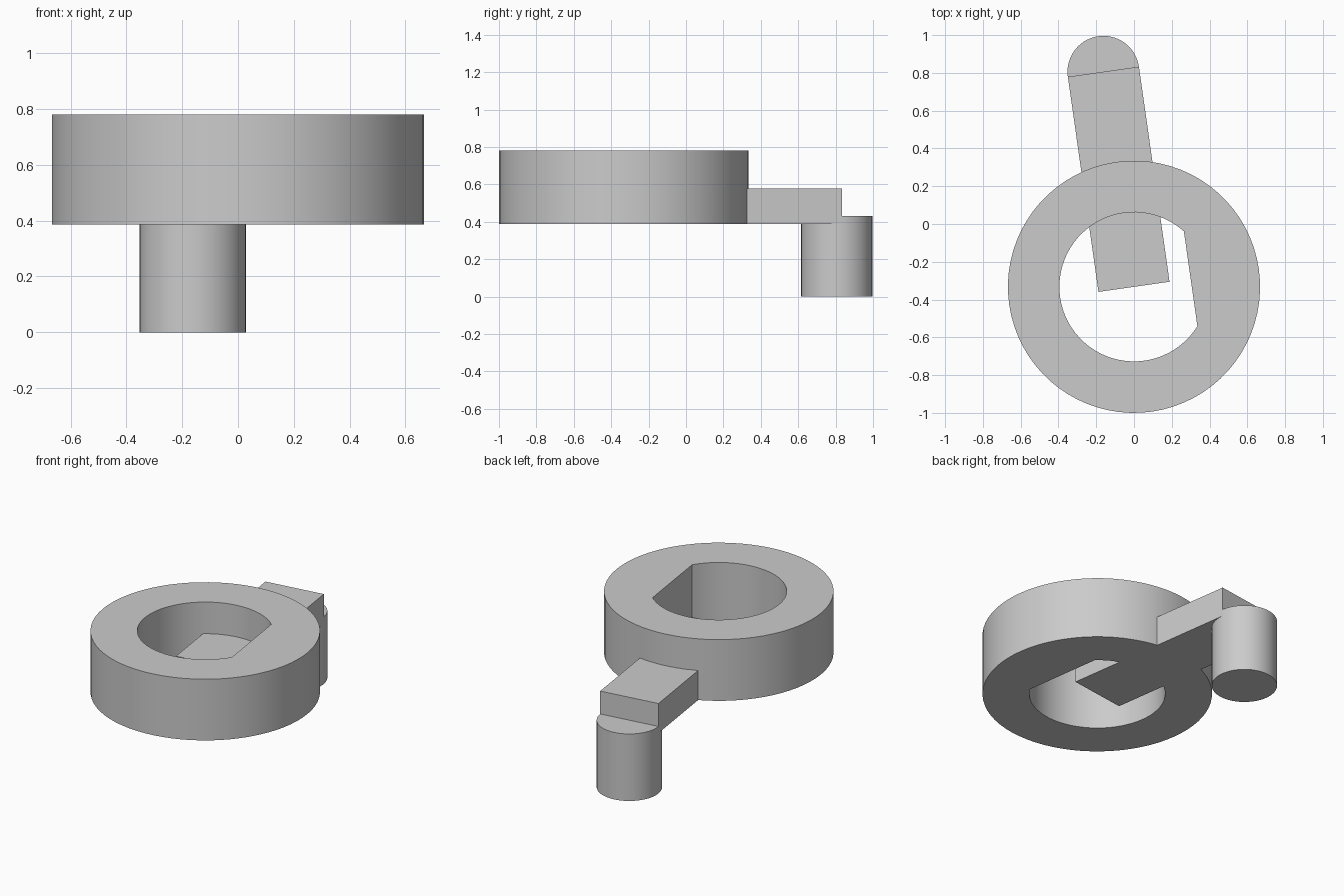
import bpy, bmesh
from math import sin, cos, radians
from mathutils import Matrix, Vector

cube = bpy.data.objects.get("Cube")
if cube:
    bpy.data.objects.remove(cube, do_unlink=True)

TILT = radians(8.1)                     # the arm and the flat share this angle
HUB = Vector((0, -0.3325, 0))           # ring centre
PEG = HUB + Vector((-sin(TILT), cos(TILT), 0)) * 1.15
BOTTOM, RING_TOP, ARM_TOP, PEG_TOP = 0.387, 0.78, 0.577, 0.43
PEG_R, OUTER_R, BORE_R, FLAT = 0.19, 0.6675, 0.395, 0.303

grey = bpy.data.materials.new("plain grey")
grey.use_nodes = True
colour = (0.6, 0.6, 0.6, 1)
grey.diffuse_color = colour
grey.node_tree.nodes["Principled BSDF"].inputs["Base Color"].default_value = colour


def finish(name, bm):
    bmesh.ops.recalc_face_normals(bm, faces=bm.faces)
    mesh = bpy.data.meshes.new(name)
    bm.to_mesh(mesh)
    bm.free()
    mesh.materials.append(grey)
    obj = bpy.data.objects.new(name, mesh)
    bpy.context.collection.objects.link(obj)
    bpy.ops.object.select_all(action='DESELECT')
    obj.select_set(True)
    bpy.context.view_layer.objects.active = obj
    bpy.ops.object.shade_smooth_by_angle(angle=radians(30))


# Ring with a D-shaped bore: sweep a rectangular section round the hub
bm = bmesh.new()
sections = []
for i in range(72):
    turn = radians(5 * i)
    bore = BORE_R
    if cos(turn) * BORE_R > FLAT:
        bore = FLAT / cos(turn)
    way = Vector((cos(turn + TILT), sin(turn + TILT), 0))
    corners = ((OUTER_R, BOTTOM), (OUTER_R, RING_TOP), (bore, RING_TOP), (bore, BOTTOM))
    sections.append([bm.verts.new(HUB + way * r + Vector((0, 0, z))) for r, z in corners])
for i, a in enumerate(sections):
    b = sections[(i + 1) % len(sections)]
    for j in range(4):
        k = (j + 1) % 4
        bm.faces.new((a[j], b[j], b[k], a[k]))
finish("ring", bm)

# Arm running from the hub centre to the peg centre
bm = bmesh.new()
middle = (HUB + PEG) / 2 + Vector((0, 0, (BOTTOM + ARM_TOP) / 2))
size = (2 * PEG_R, (PEG - HUB).length, ARM_TOP - BOTTOM, 1)
bmesh.ops.create_cube(bm, size=1, matrix=Matrix.Translation(middle)
                      @ Matrix.Rotation(TILT, 4, 'Z') @ Matrix.Diagonal(size))
finish("arm", bm)

# Round peg under the end of the arm
bm = bmesh.new()
bmesh.ops.create_cone(bm, cap_ends=True, segments=64, radius1=PEG_R, radius2=PEG_R, depth=PEG_TOP,
                      matrix=Matrix.Translation(PEG + Vector((0, 0, PEG_TOP / 2))))
finish("peg", bm)
